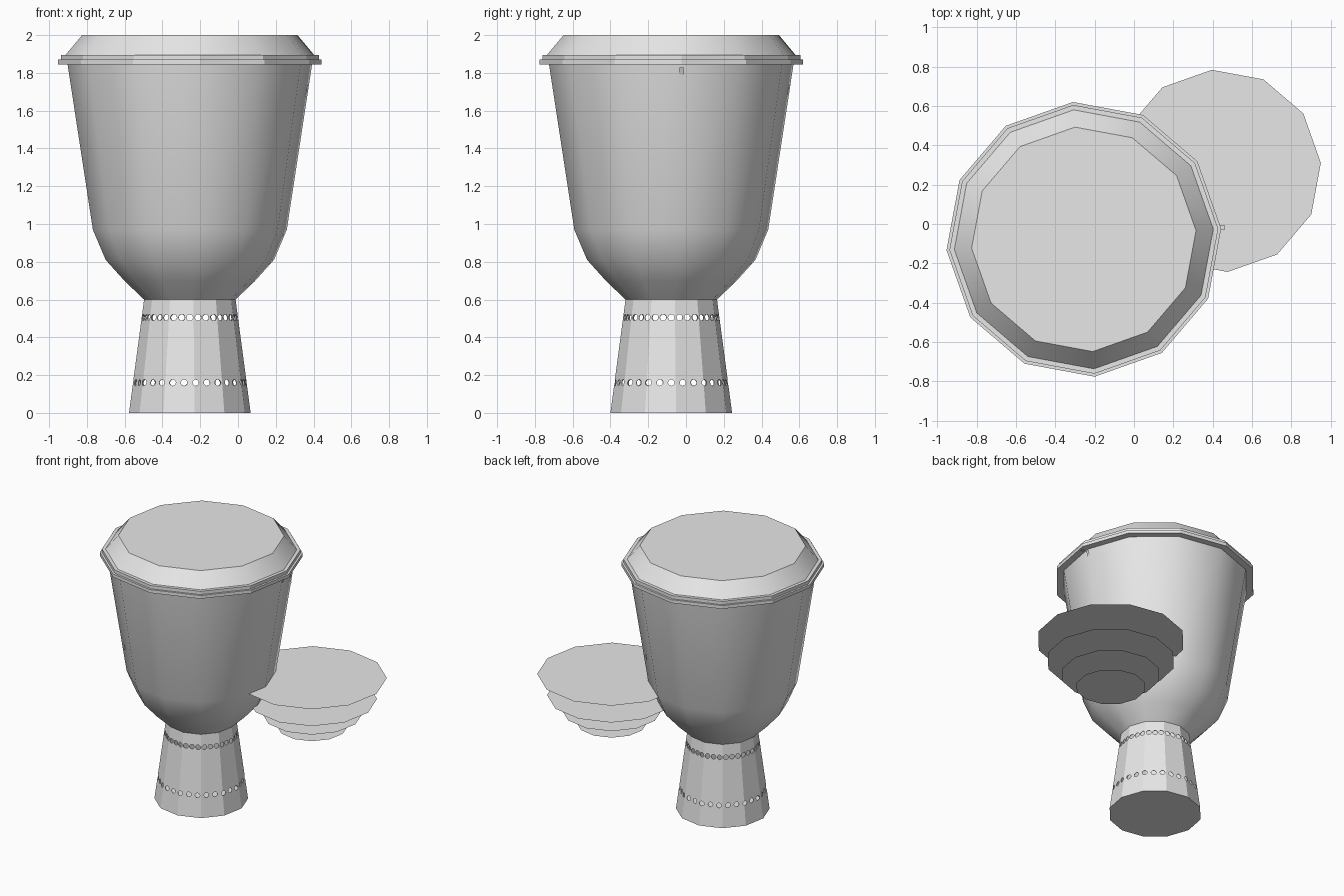
import bpy, bmesh, math
from mathutils import Matrix, Vector

cube = bpy.data.objects.get("Cube")
if cube:
    bpy.data.objects.remove(cube, do_unlink=True)

SIDES = 12
TURN = math.radians(4.5)
DRUM = Vector((-0.255, -0.078, 0))
DISCS = Vector((0.436, 0.27, 0))

grey = bpy.data.materials.new("light_grey")
grey.use_nodes = True
grey.diffuse_color = (0.8, 0.8, 0.8, 1)
grey.node_tree.nodes["Principled BSDF"].inputs["Base Color"].default_value = (0.8, 0.8, 0.8, 1)


def make_object(name, bm):
    mesh = bpy.data.meshes.new(name)
    bm.to_mesh(mesh)
    bm.free()
    mesh.materials.append(grey)
    obj = bpy.data.objects.new(name, mesh)
    bpy.context.collection.objects.link(obj)
    return obj


def activate(obj):
    bpy.ops.object.select_all(action='DESELECT')
    obj.select_set(True)
    bpy.context.view_layer.objects.active = obj


def lathe(name, profile, centre, bottom=False, top=False, smooth=False):
    """Twelve-sided turned part from (radius, height) pairs, listed upwards."""
    bm = bmesh.new()
    rings = []
    for r, z in profile:
        rings.append([bm.verts.new(centre + Vector((r * math.cos(TURN + math.tau * i / SIDES),
                                                    r * math.sin(TURN + math.tau * i / SIDES), z)))
                      for i in range(SIDES)])
    for a, b in zip(rings, rings[1:]):
        for i in range(SIDES):
            j = (i + 1) % SIDES
            bm.faces.new((a[i], a[j], b[j], b[i]))
    if bottom:
        bm.faces.new(rings[0][::-1])
    if top:
        bm.faces.new(rings[-1])
    obj = make_object(name, bm)
    if smooth:
        activate(obj)
        bpy.ops.object.shade_smooth_by_angle(angle=math.radians(35))
    return obj


# Hollow foot, flat sided, with a thin wall
foot = lathe("foot", [(0.323, 0), (0.243, 0.6)], DRUM, bottom=True)
wall = foot.modifiers.new("wall", 'SOLIDIFY')
wall.thickness = 0.005
wall.offset = -1

# Two rows of round holes through the foot
bm = bmesh.new()
for z, reach, count in ((0.505, 0.252, 36), (0.16, 0.296, 30)):
    for i in range(count):
        a = math.tau * i / count
        place = (Matrix.Translation(DRUM + Vector((0, 0, z))) @ Matrix.Rotation(a, 4, 'Z')
                 @ Matrix.Translation((reach, 0, 0)) @ Matrix.Rotation(math.pi / 2, 4, 'Y'))
        bmesh.ops.create_cone(bm, cap_ends=True, segments=12, radius1=0.017,
                              radius2=0.017, depth=0.05, matrix=place)
cutter = make_object("hole_cutter", bm)
cutter.hide_render = True
holes = foot.modifiers.new("holes", 'BOOLEAN')
holes.operation = 'DIFFERENCE'
holes.solver = 'EXACT'
holes.object = cutter
activate(foot)
bpy.ops.object.modifier_apply(modifier="wall")
bpy.ops.object.modifier_apply(modifier="holes")
bpy.data.objects.remove(cutter, do_unlink=True)

# Bowl, two-step rim and sloping drum head
bowl = [(0.243, 0.6), (0.345, 0.697), (0.447, 0.81), (0.515, 0.97)]
lathe("bowl", bowl + [(0.65, 1.85)], DRUM, smooth=True)
lathe("rim", [(0.645, 1.845), (0.70, 1.845), (0.70, 1.87), (0.685, 1.87),
              (0.685, 1.895), (0.65, 1.895)], DRUM)
lathe("drum_head", [(0.66, 1.895), (0.572, 2.0)], DRUM, top=True, smooth=True)

# Loose flat discs beside the drum, one for each level of the bowl
for n, (r, z) in enumerate(bowl):
    lathe(f"disc_{n + 1}", [(r, z)], DISCS, top=True)

# Tiny square tab under the rim, and a small downward-tilted plate on the wall
bm = bmesh.new()
bmesh.ops.create_grid(bm, x_segments=1, y_segments=1, size=0.013,
                      matrix=Matrix.Translation((0.448, -0.018, 1.81)))
make_object("rim_tab", bm)
bm = bmesh.new()
bm.faces.new([bm.verts.new(p) for p in ((0.388, -0.034, 1.792), (0.388, -0.012, 1.792),
                                        (0.402, -0.012, 1.828), (0.402, -0.034, 1.828))])
make_object("wall_plate", bm)
